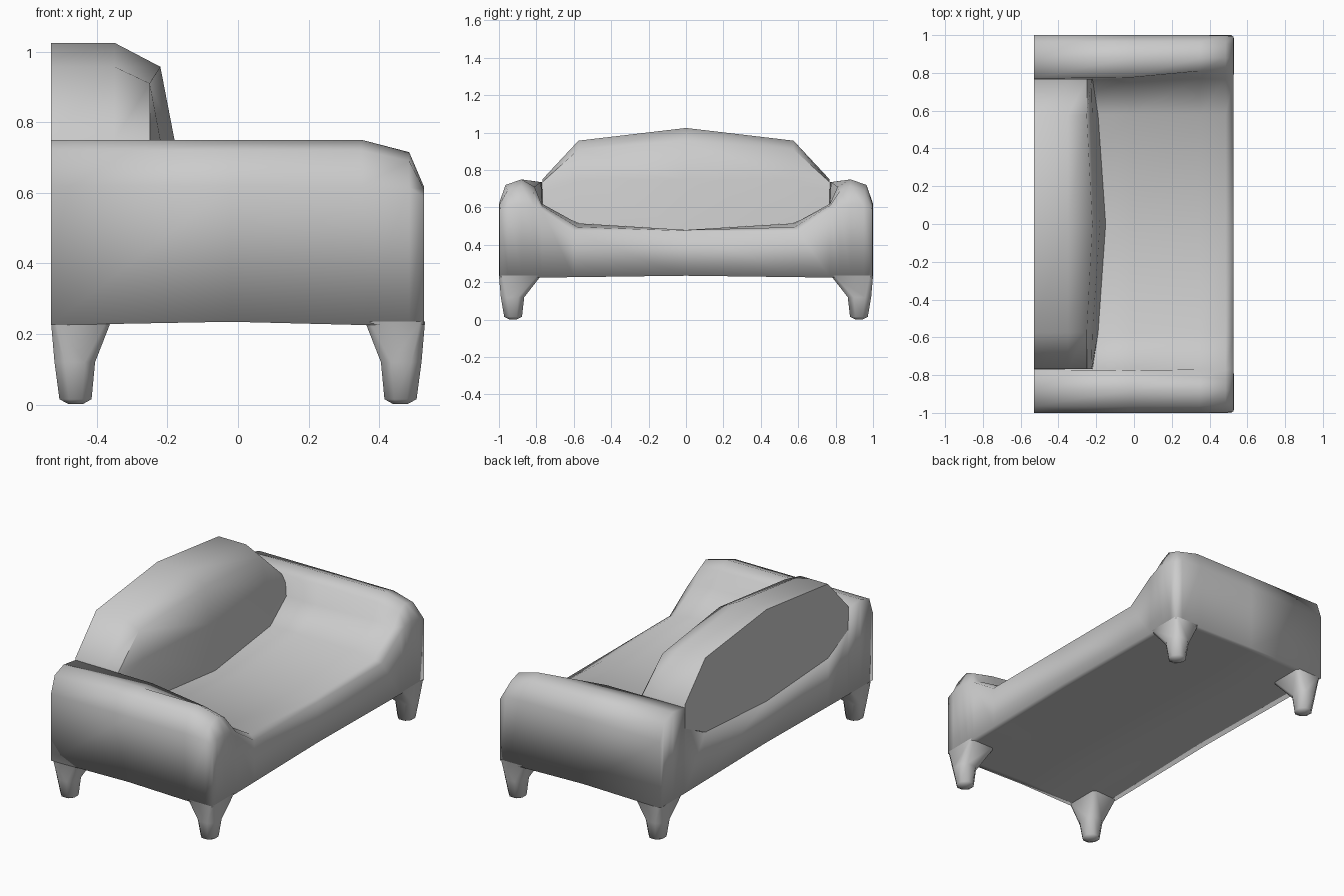
import bpy, bmesh, math

if "Cube" in bpy.data.objects:
    bpy.data.objects.remove(bpy.data.objects["Cube"])


def finish(name, bm, angle):
    """Turn a bmesh into a named, smooth-shaded object."""
    bmesh.ops.remove_doubles(bm, verts=bm.verts, dist=0.0001)
    bmesh.ops.recalc_face_normals(bm, faces=bm.faces)
    mesh = bpy.data.meshes.new(name)
    bm.to_mesh(mesh)
    bm.free()
    obj = bpy.data.objects.new(name, mesh)
    bpy.context.collection.objects.link(obj)
    bpy.ops.object.select_all(action='DESELECT')
    obj.select_set(True)
    bpy.context.view_layer.objects.active = obj
    bpy.ops.object.shade_smooth_by_angle(angle=math.radians(angle))
    return obj


def loft(bm, rings):
    """Skin a list of closed rings with quads."""
    rows = [[bm.verts.new(p) for p in ring] for ring in rings]
    n = len(rows[0])
    for a, b in zip(rows, rows[1:]):
        for i in range(n):
            j = (i + 1) % n
            bm.faces.new((a[i], a[j], b[j], b[i]))
    return rows


# Body: seat and both arms, half sections (y, z) from seat centre to outer side
back = [(0, .48), (.58, .515), (.765, .61), (.77, .735), (.88, .75), (.965, .72), (1, .62)]
mid = [(0, .48), (.58, .515), (.77, .61), (.775, .735), (.88, .75), (.965, .72), (1, .62)]
front = [(0, .48), (.58, .515), (.77, .62), (.81, .71), (.88, .75), (.965, .72), (1, .62)]
curl = [(0, .48), (.58, .495), (.77, .61), (.82, .685), (.88, .715), (.955, .69), (.998, .615)]
face = [(0, .475), (.6, .475), (.77, .59), (.82, .61), (.88, .617), (.95, .61), (.993, .59)]
rings = []
for x, half in ((-.53, back), (-.02, mid), (.35, front), (.485, curl), (.527, face)):
    top = [(-y, z) for y, z in reversed(half[1:])] + half
    arch = .01 * (1 - min(abs(x) / .36, 1))
    low = [(y, .225 + max(arch, .01 * (1 - min(abs(y) / .775, 1)))) for y, z in reversed(top)]
    rings.append([(x, y, z) for y, z in top + low])
bm = bmesh.new()
rows = loft(bm, rings)
for row in (rows[0], rows[-1]):
    n = len(row)
    for i in range(n // 2 - 1):
        bm.faces.new((row[i], row[i + 1], row[n - 2 - i], row[n - 1 - i]))
finish("sofa_body", bm, 95)

# Backrest: side profiles (x, z) lofted across the width
centre = [(-.53, .48), (-.53, 1.025), (-.35, 1.025), (-.22, .957), (-.18, .75), (-.15, .48)]
shoulder = [(-.53, .515), (-.53, .957), (-.35, .957), (-.25, .91), (-.22, .75), (-.19, .515)]
end = [(-.53, .61), (-.53, .75), (-.35, .75), (-.25, .735), (-.225, .69), (-.22, .61)]
stations = ((-.768, end), (-.575, shoulder), (0, centre), (.575, shoulder), (.768, end))
bm = bmesh.new()
rows = loft(bm, [[(x, y, z) for x, z in prof] for y, prof in stations])
for row in (rows[0], rows[-1]):
    bm.faces.new(row)
finish("backrest", bm, 60)

# Legs: tapered chamfered rectangles (z, x0, x1, y0, y1, chamfer share)
leg_rings = ((.235, .36, .53, .775, 1.0, .08), (.12, .405, .52, .865, .99, .25),
             (.015, .415, .506, .877, .972, .3), (.001, .44, .48, .905, .945, .3))


def chamfered(z, x0, x1, y0, y1, c):
    dx, dy = (x1 - x0) * c, (y1 - y0) * c
    return [(x0 + dx, y0, z), (x1 - dx, y0, z), (x1, y0 + dy, z), (x1, y1 - dy, z),
            (x1 - dx, y1, z), (x0 + dx, y1, z), (x0, y1 - dy, z), (x0, y0 + dy, z)]


for sx, px in ((-1, "back"), (1, "front")):
    for sy, py in ((-1, "right"), (1, "left")):
        bm = bmesh.new()
        rows = loft(bm, [[(sx * x, sy * y, z) for x, y, z in chamfered(*r)] for r in leg_rings])
        bm.faces.new(rows[-1])
        finish(f"{px}_{py}_leg", bm, 80)
